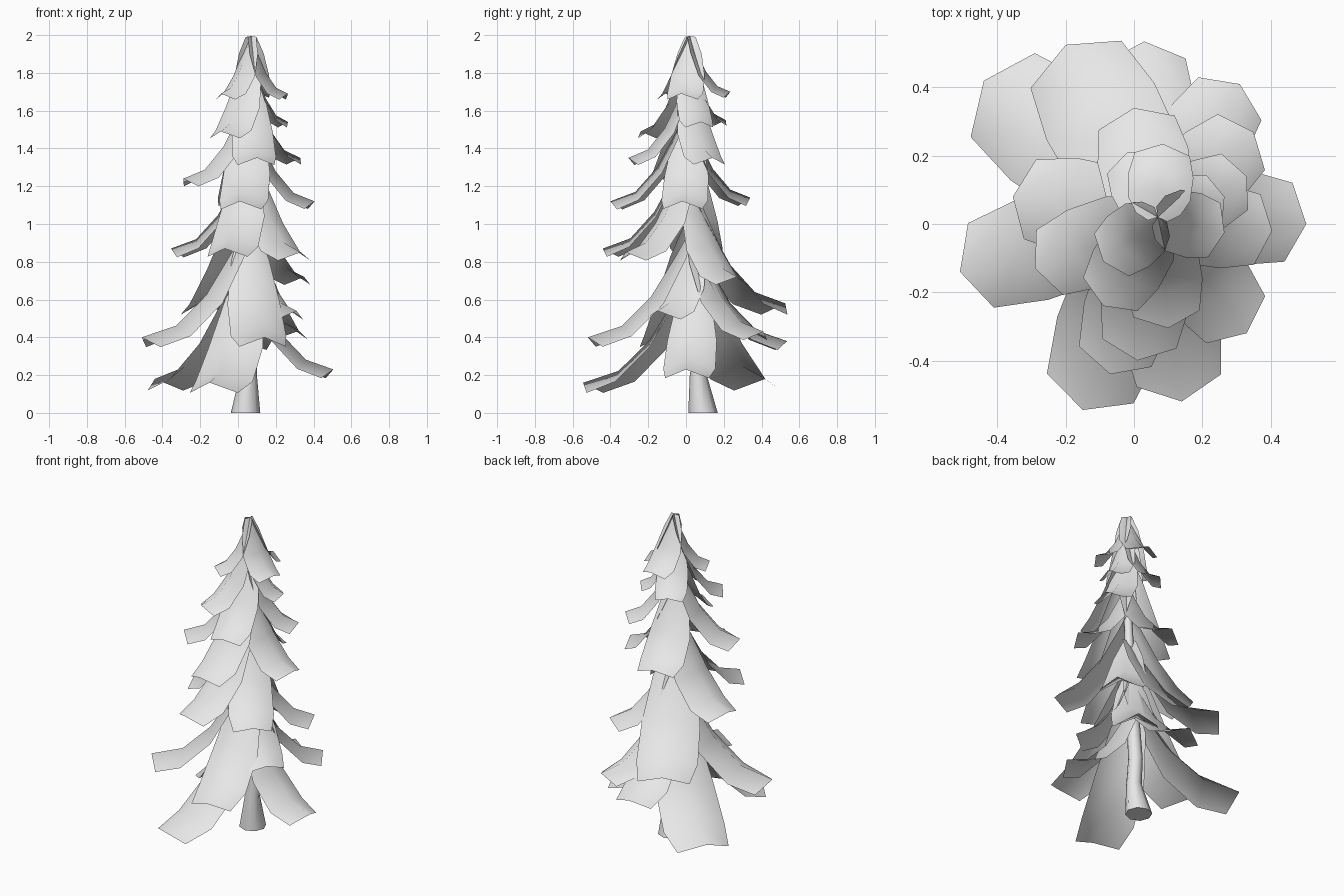
import bpy
import bmesh
import math
from mathutils import Vector

cube = bpy.data.objects.get("Cube")
if cube:
    bpy.data.objects.remove(cube, do_unlink=True)

grey = bpy.data.materials.new("pale_grey")
grey.use_nodes = True
colour = (0.8, 0.8, 0.8, 1)
grey.diffuse_color = colour
grey.node_tree.nodes["Principled BSDF"].inputs["Base Color"].default_value = colour

# Trunk centre line with radii: x, y, z, radius
TRUNK = [(.04, .09, 0, .078), (.055, .065, .2, .045), (.06, .085, .36, .042),
         (.05, .05, .65, .038), (.06, .03, 1.1, .028), (.06, .01, 1.5, .02),
         (.07, .02, 1.97, .008)]

# Branch tips from the crown to the ground: x, y, z, width factor
TIPS = [
    (.085, .235, 1.70, 1), (.265, -.025, 1.69, 1), (-.09, -.11, 1.69, 1),
    (-.02, .21, 1.55, 1), (.265, .08, 1.54, .95), (-.09, -.24, 1.49, 1),
    (.33, .14, 1.35, 1), (.10, -.305, 1.35, 1), (-.29, -.13, 1.24, 1),
    (0, .34, 1.14, 1.2), (.405, -.02, 1.12, 1.05), (.01, -.4, 1.12, 1),
    (-.355, .08, .87, 1.1), (.35, .27, .72, 1.05), (.33, -.32, .85, 1),
    (-.07, -.44, .87, .95), (.31, -.15, .54, 1.25), (-.20, .525, .58, 1.2),
    (.14, -.52, .40, 1), (-.51, -.14, .40, 1), (.03, .535, .38, 1),
    (.31, .41, .43, 1), (.505, 0, .23, 1.05), (-.44, .42, .18, 1.15),
    (-.15, -.545, .16, 1.02),
]

# Side profile of a drooping branch: reach, drop, half width
PROFILE = [(0, 0, .3), (.16, .27, .68), (.4, .64, .95), (.68, .9, 1), (1, 1, .84)]
ARCH = 0.42


def make_object(name, bm):
    mesh = bpy.data.meshes.new(name)
    bm.normal_update()
    bm.to_mesh(mesh)
    bm.free()
    mesh.materials.append(grey)
    for poly in mesh.polygons:
        poly.use_smooth = True
    obj = bpy.data.objects.new(name, mesh)
    bpy.context.collection.objects.link(obj)
    return obj


def trunk_centre(z):
    for low, high in zip(TRUNK, TRUNK[1:]):
        if z <= high[2]:
            t = (z - low[2]) / (high[2] - low[2])
            return Vector(low[:3]).lerp(Vector(high[:3]), t)
    return Vector(TRUNK[-1][:3])


def make_trunk(sides=8):
    bm = bmesh.new()
    rings = []
    for x, y, z, radius in TRUNK:
        angles = [math.tau * i / sides for i in range(sides)]
        rings.append([bm.verts.new((x + radius * math.cos(a), y + radius * math.sin(a), z))
                      for a in angles])
    for low, high in zip(rings, rings[1:]):
        for i in range(sides):
            j = (i + 1) % sides
            bm.faces.new((low[i], low[j], high[j], high[i]))
    bm.faces.new(rings[-1])
    bm.faces.new(reversed(rings[0]))
    obj = make_object("trunk", bm)
    obj.data.polygons[-1].use_smooth = False


def make_branch(name, x, y, z, width):
    # Longer branches hang further below the point where they leave the trunk
    reach = math.hypot(x - .06, y - .03)
    top = min(z + .2 + .7 * reach, 1.995)
    root = trunk_centre(top)
    root.z = top
    out = Vector((x - root.x, y - root.y, 0))
    length = out.length
    out.normalize()
    side = Vector((-out.y, out.x, 0))
    up = Vector((0, 0, 1))
    half = (.065 + .15 * reach) * width
    points = [root + out * r * length - up * d * (top - z) for r, d, w in PROFILE]

    bm = bmesh.new()
    rows = []
    last = len(points) - 1
    for i, centre in enumerate(points):
        tangent = (points[min(i + 1, last)] - points[max(i - 1, 0)]).normalized()
        normal = side.cross(tangent)
        if normal.z < 0:
            normal.negate()
        w = PROFILE[i][2] * half
        edge = centre - normal * ARCH * w
        if i == last:
            edge -= out * length * .08
        rows.append([bm.verts.new(p) for p in (edge - side * w, centre, edge + side * w)])
    for a, b in zip(rows, rows[1:]):
        for i in range(2):
            bm.faces.new((a[i], b[i], b[i + 1], a[i + 1]))
    make_object(name, bm)


make_trunk()
for number, tip in enumerate(TIPS, 1):
    make_branch(f"branch_{number:02d}", *tip)
